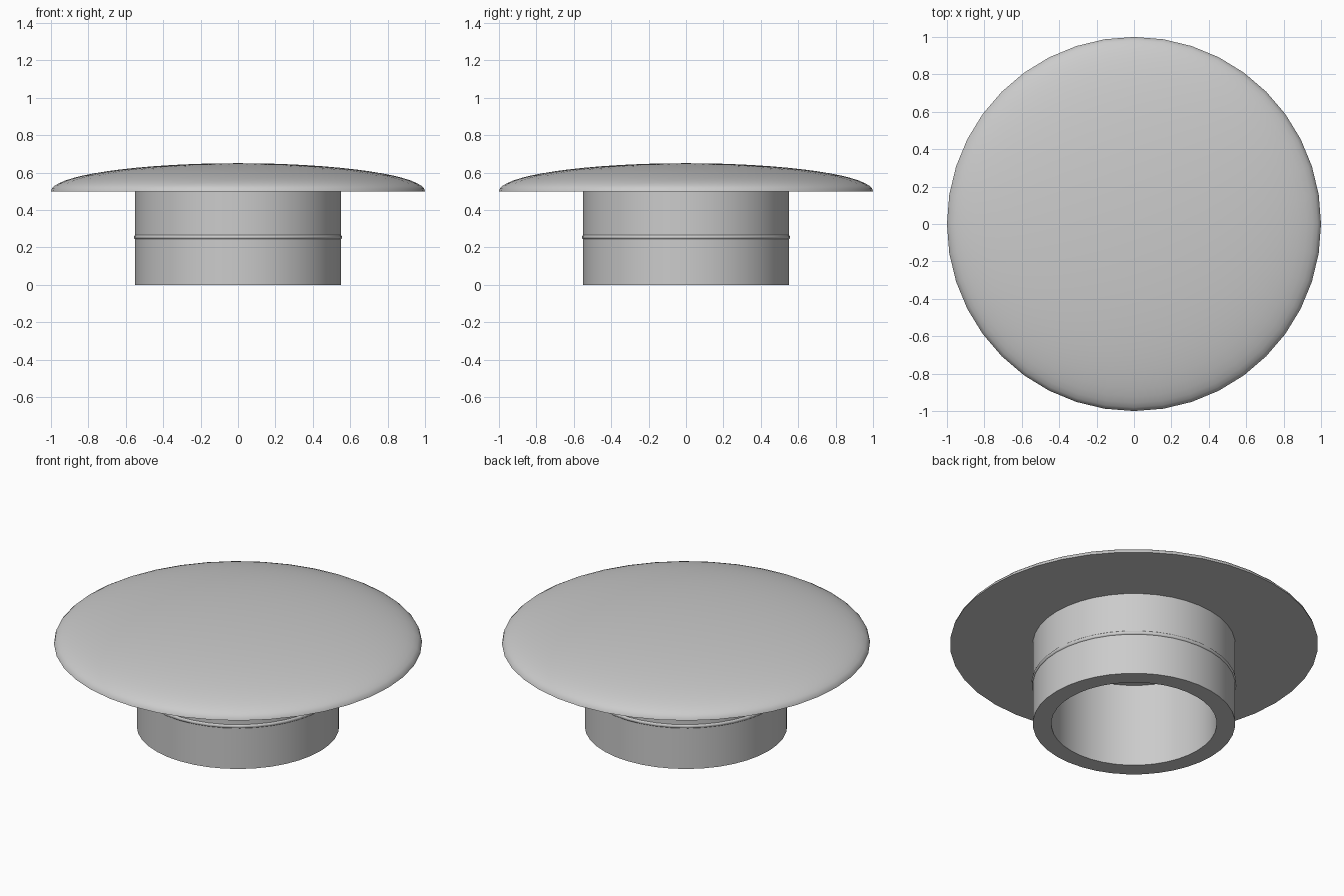
import bpy
import bmesh
import math

SEGMENTS = 40

if "Cube" in bpy.data.objects:
    bpy.data.objects.remove(bpy.data.objects["Cube"], do_unlink=True)

grey = bpy.data.materials.new("plain_grey")
grey.use_nodes = True
grey.diffuse_color = (0.6, 0.6, 0.6, 1)
grey.node_tree.nodes["Principled BSDF"].inputs["Base Color"].default_value = (0.6, 0.6, 0.6, 1)


def finish(obj, name):
    """Name, colour and shade a part."""
    obj.name = name
    obj.data.name = name
    obj.data.materials.append(grey)
    bpy.ops.object.select_all(action="DESELECT")
    obj.select_set(True)
    bpy.context.view_layer.objects.active = obj
    bpy.ops.object.shade_smooth_by_angle(angle=math.radians(40))


def lathe(name, profile):
    """Revolve (radius, height) points around z."""
    bm = bmesh.new()
    verts = [bm.verts.new((r, 0, z)) for r, z in profile]
    edges = [bm.edges.new(pair) for pair in zip(verts, verts[1:])]
    bmesh.ops.spin(bm, geom=verts + edges, cent=(0, 0, 0), axis=(0, 0, 1),
                   angle=math.tau, steps=SEGMENTS, use_merge=True)
    bmesh.ops.remove_doubles(bm, verts=bm.verts, dist=0.0001)
    bmesh.ops.recalc_face_normals(bm, faces=bm.faces)
    mesh = bpy.data.meshes.new(name)
    bm.to_mesh(mesh)
    bm.free()
    obj = bpy.data.objects.new(name, mesh)
    bpy.context.collection.objects.link(obj)
    finish(obj, name)


# Shallow half-ellipsoid cap with a flat underside
steps = 16
dome = [(math.cos(a), 0.5 + 0.15 * math.sin(a))
        for a in (i * math.pi / 2 / steps for i in range(steps))]
lathe("cap", [(0, 0.5)] + dome + [(0, 0.65)])

# Hollow stem, open at the bottom and a hair into the cap at the top
top = 0.502
lathe("stem", [(0.45, top), (0.45, 0), (0.55, 0), (0.55, top), (0.45, top)])

# Thin bead around the stem
bpy.ops.mesh.primitive_torus_add(location=(0, 0, 0.255), major_radius=0.545,
                                 minor_radius=0.012, major_segments=SEGMENTS,
                                 minor_segments=12)
finish(bpy.context.object, "stem_ring")
